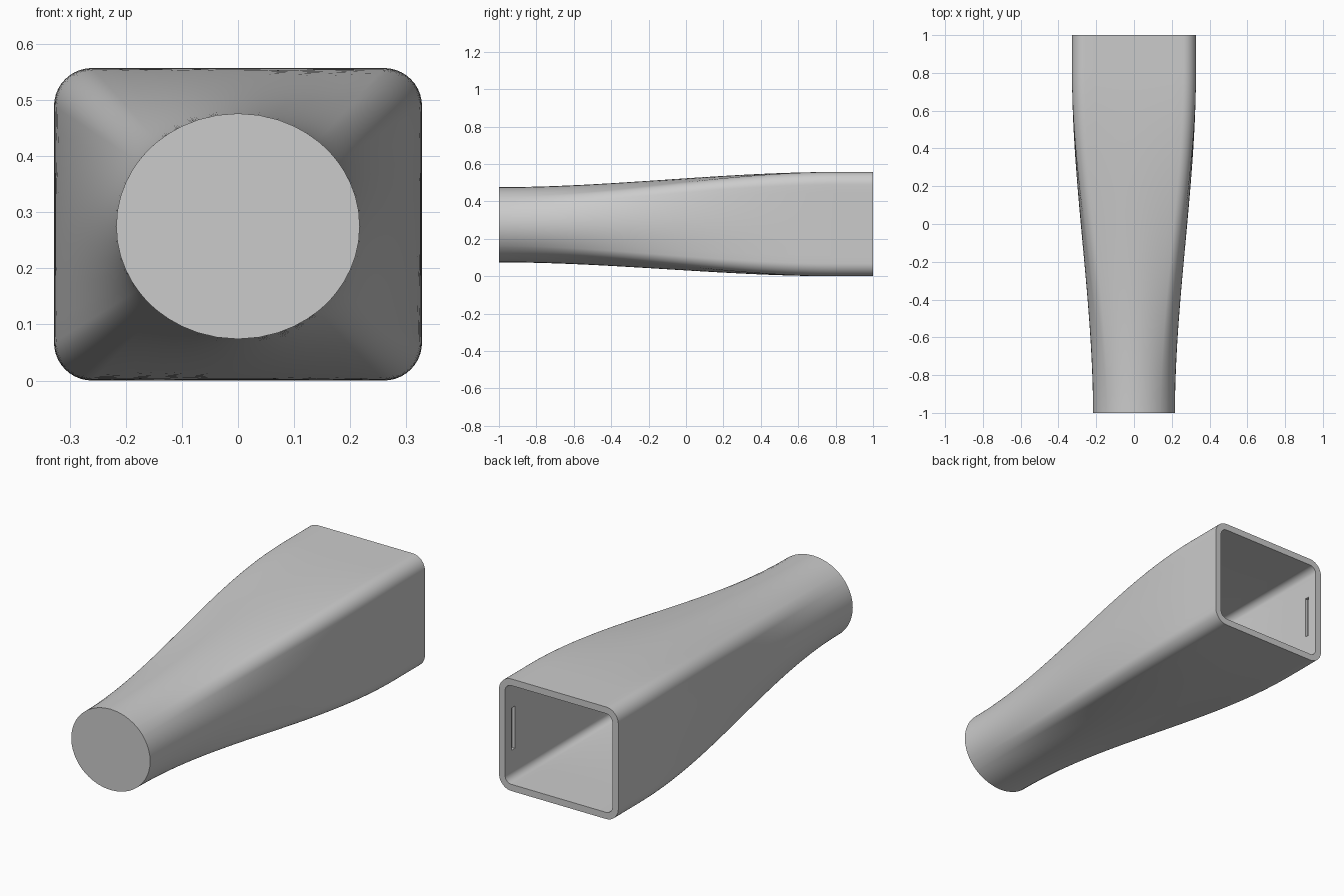
import bpy, bmesh, math
from mathutils import Vector

cube = bpy.data.objects.get("Cube")
if cube:
    bpy.data.objects.remove(cube)

WALL = 0.033
STEPS = 48

grey = bpy.data.materials.new("plain grey")
grey.use_nodes = True
COLOUR = (0.6, 0.6, 0.6, 1)
grey.diffuse_color = COLOUR
grey.node_tree.nodes["Principled BSDF"].inputs["Base Color"].default_value = COLOUR


def rounded_rectangle(half_w, half_h, radius, arc=10, side=10):
    """Outline points, with each side subdivided between its corner arcs."""
    corners = []
    for k, (sx, sz) in enumerate([(1, 1), (-1, 1), (-1, -1), (1, -1)]):
        centre = Vector((sx * (half_w - radius), sz * (half_h - radius)))
        angles = [math.pi / 2 * (k + i / arc) for i in range(arc + 1)]
        corners.append([centre + radius * Vector((math.cos(a), math.sin(a))) for a in angles])
    points = []
    for k in range(4):
        points += corners[k]
        start, end = corners[k][-1], corners[(k + 1) % 4][0]
        points += [start.lerp(end, i / side) for i in range(1, side)]
    return points


def section(y, inset):
    """Cross-section that eases from an ellipse in front to a rounded box behind."""
    t = min(max((y + 1) / 1.8, 0), 1)
    t = t * t * (3 - 2 * t)
    ring = []
    for p in rounded_rectangle(0.328 - inset, 0.2785 - inset, 0.068 - inset):
        d = p.normalized()
        reach = 1 / math.hypot(d.x / (0.217 - inset), d.y / (0.201 - inset))
        q = (d * reach).lerp(p, t)
        ring.append((q.x, y, q.y + 0.275 + 0.0035 * t))
    return ring


def steps(a, b):
    return [a + (b - a) * i / STEPS for i in range(STEPS + 1)]


# Duct: outer skin to the open end, then the inner skin back to the closed end
bm = bmesh.new()
outlines = [section(y, 0) for y in steps(-1, 1)]
outlines += [section(y, WALL) for y in steps(1, -1 + WALL)]
rings = [[bm.verts.new(p) for p in outline] for outline in outlines]
for a, b in zip(rings, rings[1:]):
    for i in range(len(a)):
        j = (i + 1) % len(a)
        bm.faces.new((a[i], a[j], b[j], b[i]))
bm.faces.new(rings[0])
bm.faces.new(rings[-1])
bmesh.ops.recalc_face_normals(bm, faces=bm.faces)
mesh = bpy.data.meshes.new("duct")
bm.to_mesh(mesh)
bm.free()
duct = bpy.data.objects.new("duct", mesh)
bpy.context.collection.objects.link(duct)
mesh.materials.append(grey)

# Shallow upright slots in both inner side walls near the open end
for side, name in ((1, "left"), (-1, "right")):
    bpy.ops.mesh.primitive_cube_add(size=1, location=(side * 0.295, 0.935, 0.2785))
    cutter = bpy.context.object
    cutter.name = name + "_slot_cutter"
    cutter.scale = (0.03, 0.025, 0.21)
    cutter.data.materials.append(grey)
    cutter.hide_render = True
    cutter.hide_set(True)
    cut = duct.modifiers.new(name + "_slot", 'BOOLEAN')
    cut.operation = 'DIFFERENCE'
    cut.solver = 'EXACT'
    cut.object = cutter

bpy.ops.object.select_all(action='DESELECT')
bpy.context.view_layer.objects.active = duct
duct.select_set(True)
for modifier in list(duct.modifiers):
    bpy.ops.object.modifier_apply(modifier=modifier.name)
for obj in [o for o in bpy.data.objects if o.name.endswith("_slot_cutter")]:
    bpy.data.objects.remove(obj)
bpy.ops.object.shade_smooth_by_angle(angle=math.radians(35))
